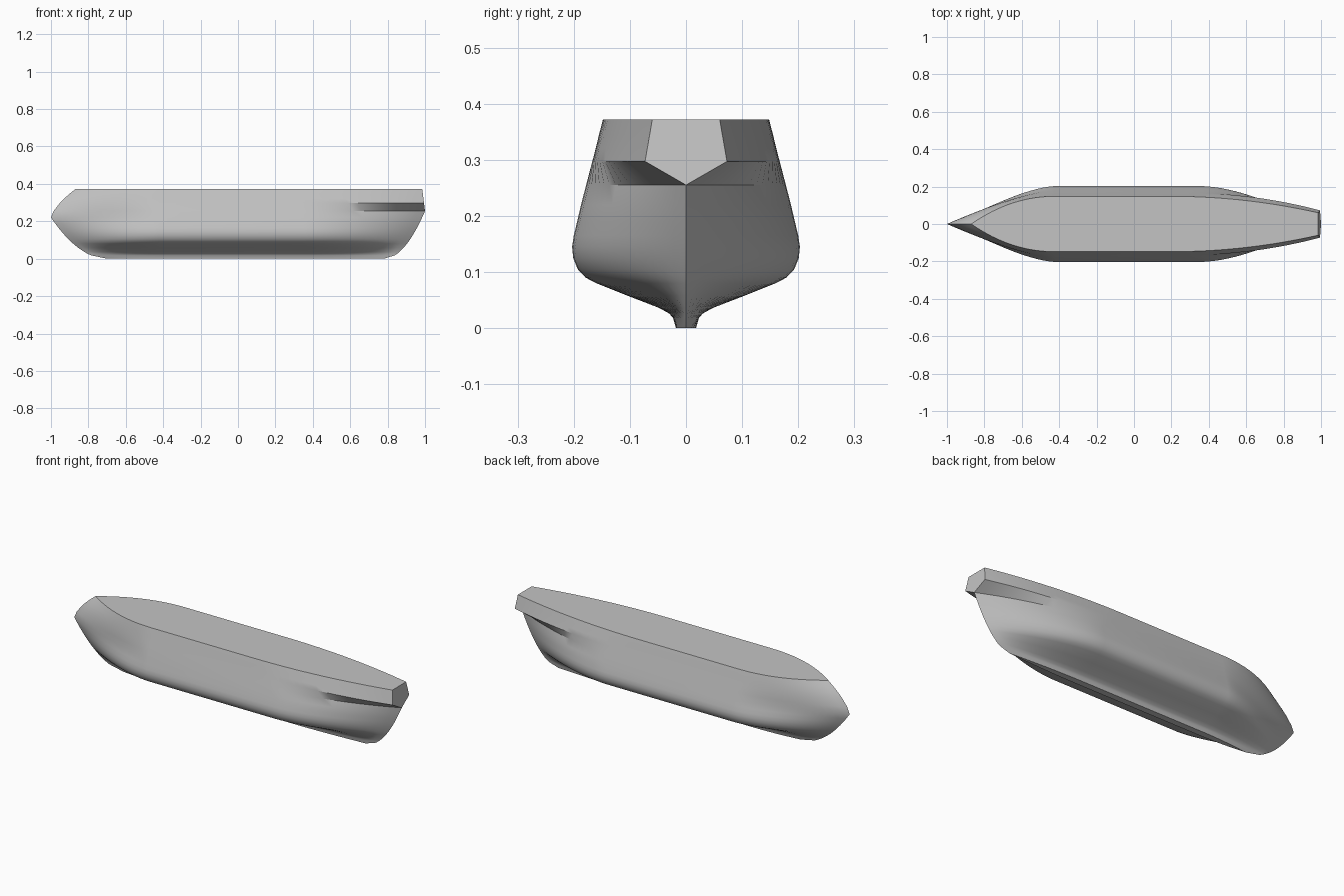
import bpy
import bmesh

if "Cube" in bpy.data.objects:
    bpy.data.objects.remove(bpy.data.objects["Cube"], do_unlink=True)

STEM, COUNTER, TRANSOM, DECK = 0.22, 0.255, 0.297, 0.372
SEGMENTS = 16

# Midship section from keel to deck: (height, half width)
SECTION = [(0, 0.018), (0.018, 0.023), (0.026, 0.03), (0.036, 0.048),
           (0.058, 0.105), (0.08, 0.16), (0.09, 0.179), (0.105, 0.193),
           (0.125, 0.201), (0.145, 0.203), (0.165, 0.2), (0.19, 0.194),
           (STEM, 0.187), (COUNTER, 0.178), (TRANSOM, 0.167),
           (0.32, 0.161), (0.345, 0.155), (DECK, 0.148)]


def mix(a, b, t):
    return a + (b - a) * min(max(t, 0), 1)


def bow_end(z):
    if z < STEM:
        return -0.7 - 0.3 * (z / STEM) ** 0.5
    return -1 + 0.13 * ((z - STEM) / (DECK - STEM)) ** 1.5


def stern_end(z):
    if z < COUNTER:
        return 0.78 + 0.22 * (z / COUNTER) ** 0.5
    return mix(1, 0.985, (z - COUNTER) / (DECK - COUNTER))


def waterline(z, width):
    """Half outline of the hull at one height, from stem to stern."""
    above_stem = (z - STEM) / (DECK - STEM)
    bow_power = mix(1.35, 2.1, above_stem) if z > STEM else mix(1.85, 1.35, z / STEM)
    upper = z >= TRANSOM
    stern_width = mix(0.073, 0.06, (z - TRANSOM) / (DECK - TRANSOM)) if upper else 0
    stern_power = 2 if upper else 1.75
    fore = -0.42
    aft = mix(0.35, 0.2, (z - STEM) / (DECK - STEM))
    points = []
    for i in range(SEGMENTS + 1):
        t = 1 - i / SEGMENTS
        points.append((mix(fore, bow_end(z), t), width * (1 - t ** bow_power), z))
    for i in range(SEGMENTS + 1):
        t = i / SEGMENTS
        points.append((mix(aft, stern_end(z), t),
                       mix(width, stern_width, t ** stern_power), z))
    return points


# Hull: closed rings lofted from bow to stern
bm = bmesh.new()
lines = [waterline(z, w) for z, w in SECTION]
rings = []
for column in zip(*lines):
    port = [bm.verts.new(p) for p in column]
    starboard = [bm.verts.new((x, -y, z)) for x, y, z in reversed(column)]
    rings.append(port + starboard)
for a, b in zip(rings, rings[1:]):
    for i in range(len(a)):
        j = (i + 1) % len(a)
        bm.faces.new((a[i], a[j], b[j], b[i]))

# Flat transom above the counter
bm.faces.new([v for v in rings[-1] if v.co.z > COUNTER - 0.001])

bmesh.ops.remove_doubles(bm, verts=bm.verts, dist=0.0001)
bmesh.ops.dissolve_degenerate(bm, edges=bm.edges, dist=0.0001)
bmesh.ops.recalc_face_normals(bm, faces=bm.faces)

mesh = bpy.data.meshes.new("hull")
bm.to_mesh(mesh)
bm.free()
hull = bpy.data.objects.new("hull", mesh)
bpy.context.collection.objects.link(hull)

# Plain grey paint
grey = bpy.data.materials.new("light_grey")
grey.use_nodes = True
colour = (0.55, 0.55, 0.55, 1)
grey.diffuse_color = colour
grey.node_tree.nodes["Principled BSDF"].inputs["Base Color"].default_value = colour
mesh.materials.append(grey)

bpy.ops.object.select_all(action="DESELECT")
hull.select_set(True)
bpy.context.view_layer.objects.active = hull
bpy.ops.object.shade_smooth_by_angle(angle=0.5)
